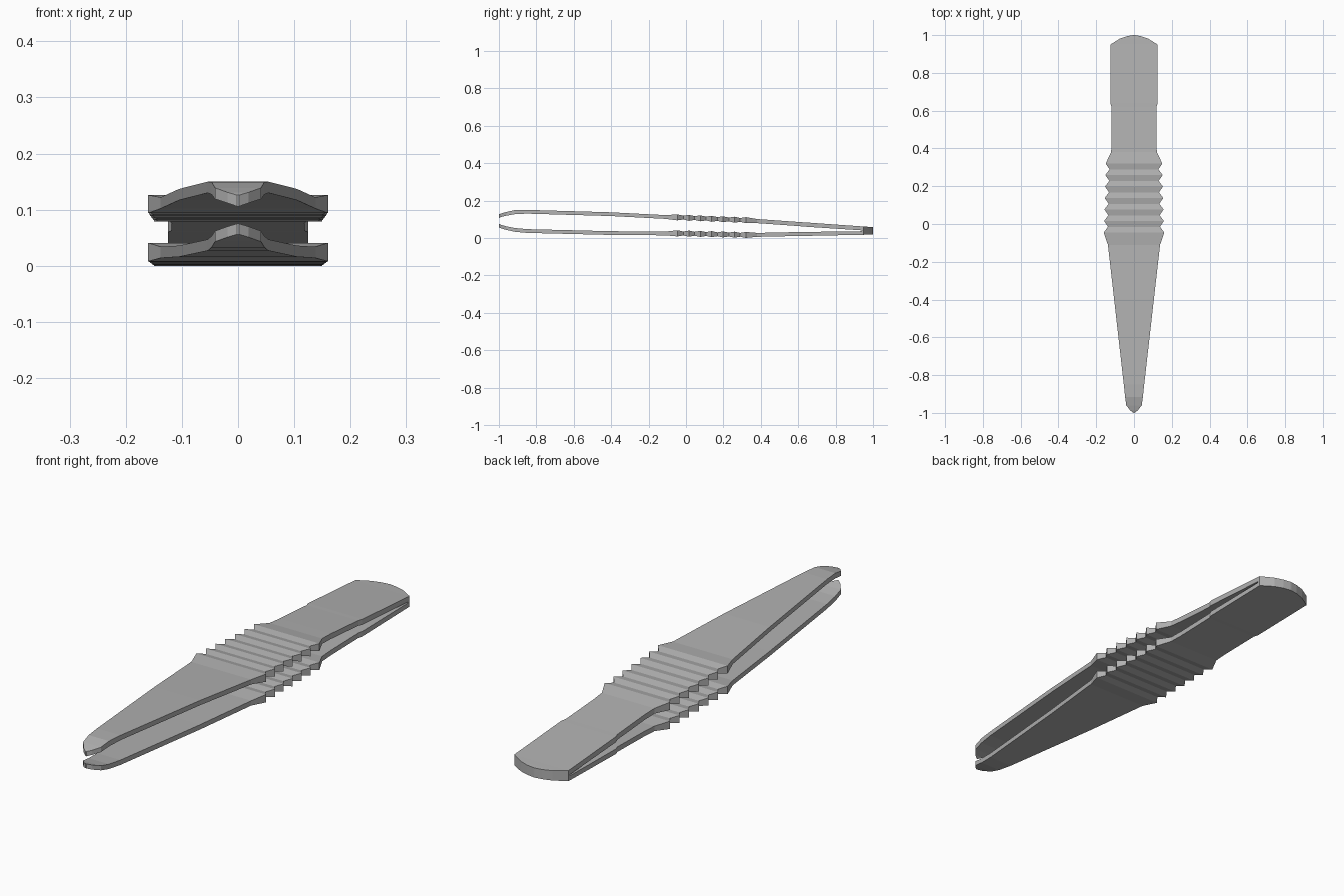
import bpy, bmesh

# Mid-grey steel
steel = bpy.data.materials.new("steel_grey")
steel.diffuse_color = (0.44, 0.44, 0.44, 1)

def loft(name, rings):
    """Closed skin through rectangular rings (y, half width, z bottom, z top)."""
    bm = bmesh.new()
    rows = [[bm.verts.new(p) for p in ((-w, y, b), (w, y, b), (w, y, t), (-w, y, t))]
            for y, w, b, t in rings]
    for r, s in zip(rows, rows[1:]):
        for i in range(4):
            j = (i + 1) % 4
            bm.faces.new((r[i], r[j], s[j], s[i]))
    bm.faces.new(rows[0][::-1])
    bm.faces.new(rows[-1])
    bmesh.ops.recalc_face_normals(bm, faces=bm.faces)
    mesh = bpy.data.meshes.new(name)
    bm.to_mesh(mesh)
    bm.free()
    mesh.materials.append(steel)
    obj = bpy.data.objects.new(name, mesh)
    bpy.context.collection.objects.link(obj)
    return obj

def grip(b0, t0, b1, t1):
    """Zigzag grip: seven ridges, alternately wide/thick and narrow/thin."""
    out = []
    for i in range(13):
        f = i / 12
        valley = i % 2
        w = 0.16 - 0.01 * f - 0.022 * valley
        inset = 0.006 * valley
        out.append((-0.045 + 0.365 * f, w,
                    b0 + (b1 - b0) * f + inset, t0 + (t1 - t0) * f - inset))
    return out

# Upper arm: pointed tip, tapered blade, grip, handle
loft("upper_arm",
     [(-1.0, 0.002, 0.106, 0.126), (-0.988, 0.019, 0.112, 0.131),
      (-0.96, 0.041, 0.119, 0.139), (-0.915, 0.047, 0.127, 0.149),
      (-0.85, 0.054, 0.130, 0.150), (-0.40, 0.105, 0.117, 0.137),
      (-0.11, 0.138, 0.102, 0.122)]
     + grip(0.094, 0.126, 0.079, 0.111)
     + [(0.38, 0.121, 0.079, 0.101), (0.44, 0.118, 0.075, 0.097),
        (0.62, 0.119, 0.062, 0.084), (0.64, 0.125, 0.060, 0.083),
        (0.95, 0.125, 0.040, 0.061)])

# Lower arm
loft("lower_arm",
     [(-1.0, 0.002, 0.056, 0.075), (-0.988, 0.019, 0.051, 0.070),
      (-0.96, 0.041, 0.043, 0.062), (-0.915, 0.047, 0.033, 0.053),
      (-0.85, 0.054, 0.027, 0.047), (-0.40, 0.105, 0.016, 0.036),
      (-0.11, 0.138, 0.014, 0.034)]
     + grip(0.008, 0.041, 0.0, 0.032)
     + [(0.38, 0.121, 0.006, 0.027), (0.44, 0.118, 0.007, 0.028),
        (0.62, 0.119, 0.011, 0.032), (0.64, 0.125, 0.011, 0.032),
        (0.95, 0.125, 0.017, 0.036)])

# Rounded end where both arms meet
loft("joined_end",
     [(0.94, 0.1248, 0.0172, 0.0612), (0.95, 0.125, 0.017, 0.061),
      (0.982, 0.074, 0.0175, 0.059), (0.995, 0.035, 0.018, 0.058),
      (1.0, 0.002, 0.018, 0.058)])
